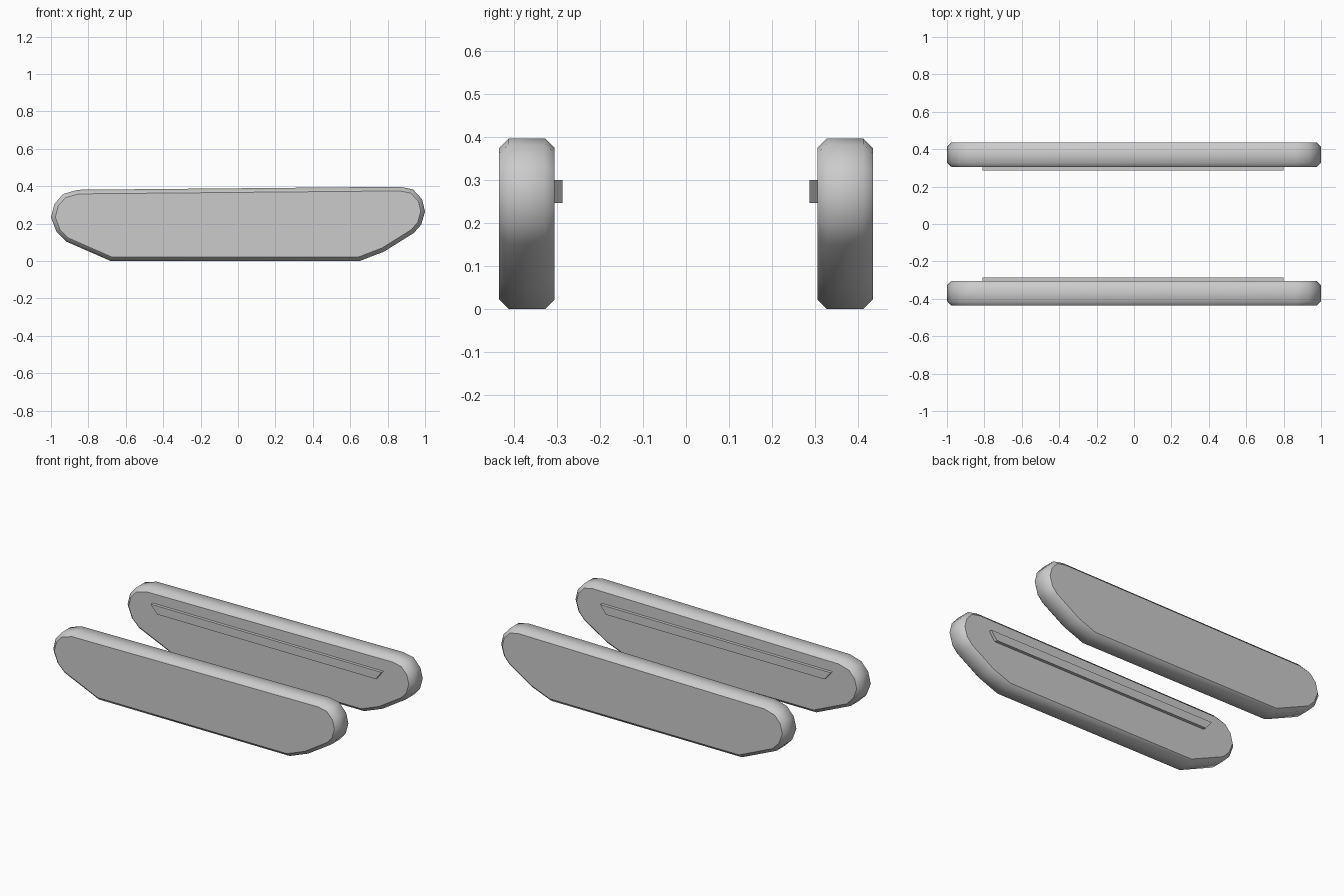
import bpy, bmesh

if "Cube" in bpy.data.objects:
    bpy.data.objects.remove(bpy.data.objects["Cube"])

# Side outlines as (x, z), running around each part
TRACK = [(-0.68, 0), (0.65, 0), (0.78, 0.05), (0.94, 0.15), (0.98, 0.195),
         (1.0, 0.265), (0.984, 0.33), (0.936, 0.383), (0.866, 0.397),
         (-0.855, 0.381), (-0.935, 0.358), (-0.982, 0.305), (-1.0, 0.233),
         (-0.97, 0.155), (-0.92, 0.105)]
RAIL = [(-0.765, 0.247), (0.76, 0.247), (0.80, 0.30), (-0.81, 0.30)]


def prism(name, outline, y0, y1, chamfer=0.0):
    """Extrude an x-z outline along y, optionally chamfering both rims."""
    bm = bmesh.new()
    cap = bm.faces.new([bm.verts.new((x, y0, z)) for x, z in outline])
    ext = bmesh.ops.extrude_face_region(bm, geom=[cap], use_keep_orig=True)
    moved = [v for v in ext["geom"] if isinstance(v, bmesh.types.BMVert)]
    bmesh.ops.translate(bm, verts=moved, vec=(0, y1 - y0, 0))
    bmesh.ops.recalc_face_normals(bm, faces=bm.faces[:])
    if chamfer:
        rims = [e for e in bm.edges
                if abs(e.verts[0].co.y - e.verts[1].co.y) < 1e-6]
        bmesh.ops.bevel(bm, geom=rims, offset=chamfer, segments=1,
                        profile=0.5, affect='EDGES')
        bm.normal_update()
        # Smooth rim, flat side plates
        for f in bm.faces:
            f.smooth = abs(f.normal.y) < 0.95
    mesh = bpy.data.meshes.new(name)
    bm.to_mesh(mesh)
    bm.free()
    obj = bpy.data.objects.new(name, mesh)
    bpy.context.collection.objects.link(obj)
    return obj


# A track and its inner mounting rail on each side
for label, s in (("front", -1), ("back", 1)):
    prism(f"{label}_track", TRACK, s * 0.306, s * 0.435, 0.022)
    prism(f"{label}_mounting_rail", RAIL, s * 0.287, s * 0.31)
